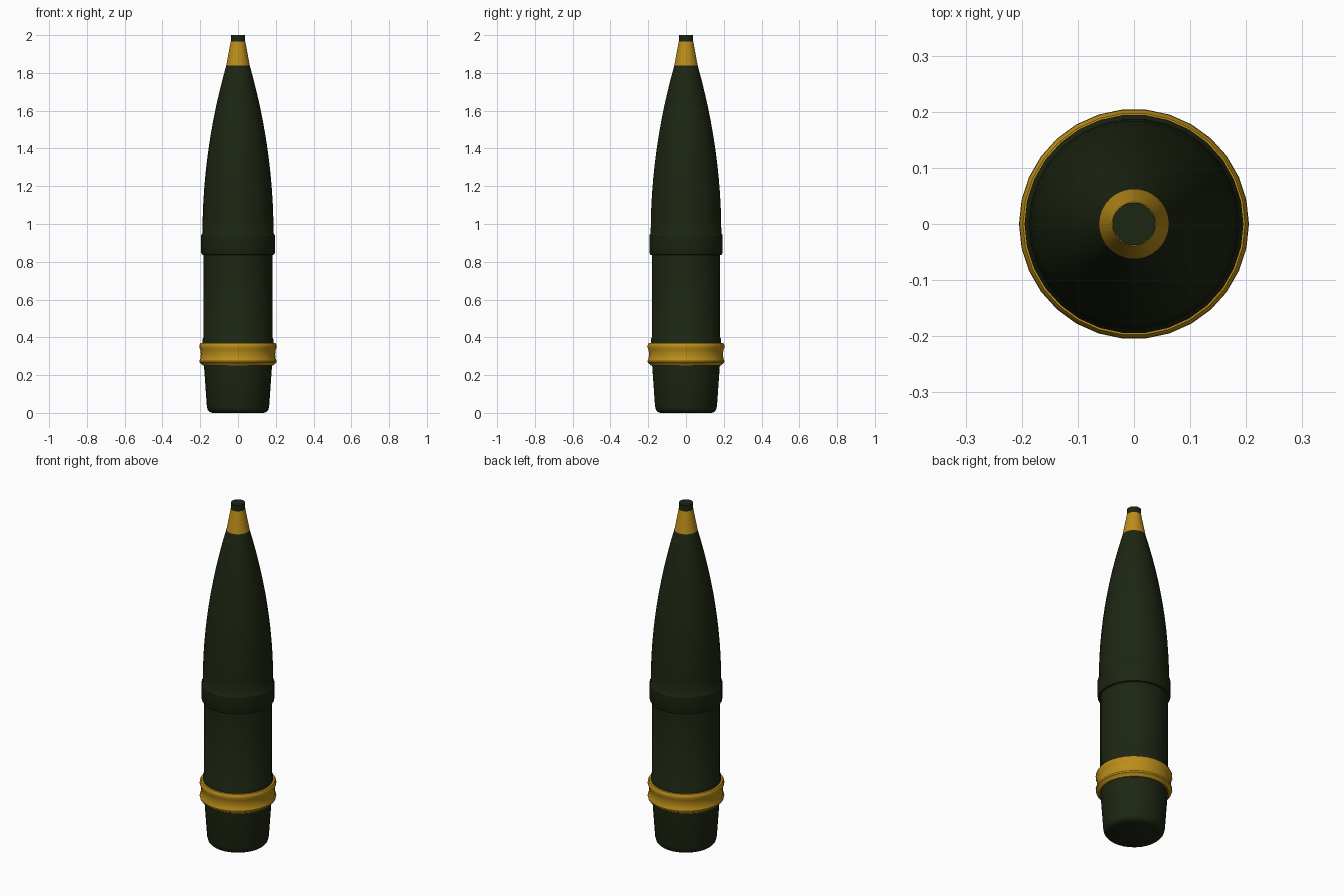
import bpy, math

if "Cube" in bpy.data.objects:
    bpy.data.objects.remove(bpy.data.objects["Cube"])

SIDES = 30


def material(name, rgb):
    m = bpy.data.materials.new(name)
    m.diffuse_color = (*rgb, 1)
    m.use_nodes = True
    m.node_tree.nodes["Principled BSDF"].inputs["Base Color"].default_value = m.diffuse_color
    return m


GREEN = material("dark_green", (0.012, 0.019, 0.006))
GOLD = material("gold", (0.5, 0.27, 0.01))


def lathe(name, profile, mat, cap_bottom=False, cap_top=False):
    """Revolve (radius, z) points around the z axis."""
    verts = [(r * math.cos(2 * math.pi * i / SIDES), r * math.sin(2 * math.pi * i / SIDES), z)
             for r, z in profile for i in range(SIDES)]
    faces = []
    for k in range(len(profile) - 1):
        a, b = k * SIDES, (k + 1) * SIDES
        for i in range(SIDES):
            j = (i + 1) % SIDES
            faces.append((a + i, a + j, b + j, b + i))
    if cap_bottom:
        faces.append(tuple(reversed(range(SIDES))))
    if cap_top:
        faces.append(tuple(range(len(verts) - SIDES, len(verts))))
    me = bpy.data.meshes.new(name)
    me.from_pydata(verts, [], faces)
    me.materials.append(mat)
    ob = bpy.data.objects.new(name, me)
    bpy.context.collection.objects.link(ob)
    bpy.ops.object.select_all(action='DESELECT')
    ob.select_set(True)
    bpy.context.view_layer.objects.active = ob
    bpy.ops.object.shade_smooth_by_angle(angle=math.radians(30))
    return ob


# tapered base with a rounded bottom edge
lathe("tapered_base", [(0.135, 0), (0.15, 0.005), (0.16, 0.016), (0.165, 0.035), (0.18, 0.25)],
      GREEN, cap_bottom=True)

# gold driving band with two raised lips
lathe("driving_band", [(0.18, 0.25), (0.188, 0.25), (0.192, 0.257), (0.203, 0.266), (0.205, 0.275),
                       (0.199, 0.288), (0.197, 0.31), (0.199, 0.334), (0.205, 0.347),
                       (0.204, 0.36), (0.198, 0.37), (0.187, 0.37)], GOLD)

# straight body, shoulder ring and curved ogive
body = [(0.187, 0.37), (0.187, 0.39), (0.182, 0.40), (0.182, 0.835), (0.19, 0.838),
        (0.195, 0.848), (0.195, 0.94), (0.188, 0.952)]
body += [(0.188 - 0.126 * t * t, 0.95 + 0.89 * t) for t in [i / 12 for i in range(1, 13)]]
lathe("shell_body", body, GREEN)

# gold nose cone and fuze tip
lathe("nose_cone", [(0.062, 1.84), (0.039, 1.965), (0.036, 1.965)], GOLD)
lathe("fuze_tip", [(0.038, 1.964), (0.038, 2.0)], GREEN, cap_top=True)
